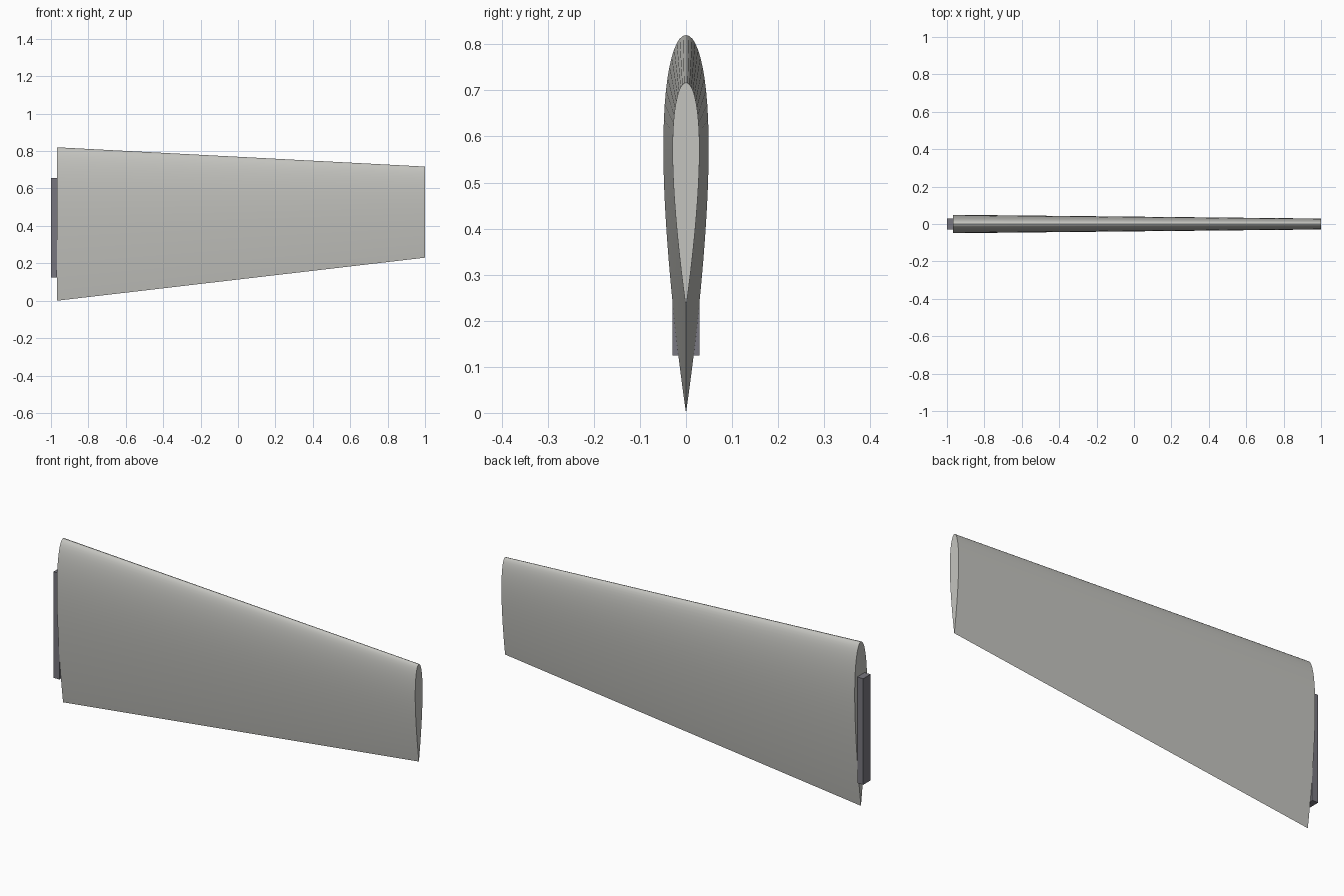
import bpy
import bmesh
import math

cube = bpy.data.objects.get("Cube")
if cube:
    bpy.data.objects.remove(cube, do_unlink=True)


def make_material(name, color):
    mat = bpy.data.materials.new(name)
    mat.use_nodes = True
    mat.diffuse_color = color
    mat.node_tree.nodes["Principled BSDF"].inputs["Base Color"].default_value = color
    return mat


def make_object(name, bm, mat):
    bmesh.ops.recalc_face_normals(bm, faces=bm.faces)
    mesh = bpy.data.meshes.new(name)
    bm.to_mesh(mesh)
    bm.free()
    obj = bpy.data.objects.new(name, mesh)
    bpy.context.collection.objects.link(obj)
    mesh.materials.append(mat)
    return obj


def half_thickness(t):
    """Symmetric airfoil half thickness at chord fraction t."""
    return 0.6 * (0.2969 * math.sqrt(t) - 0.126 * t - 0.3516 * t**2
                  + 0.2843 * t**3 - 0.1036 * t**4)


def airfoil_ring(bm, x, lead_z, trail_z, steps=32):
    """Closed section from trailing edge, over the leading edge and back."""
    chord = lead_z - trail_z
    ring = []
    for i in range(2 * steps):
        angle = math.pi * i / steps
        t = (1 + math.cos(angle)) / 2
        side = 1 if i < steps else -1
        y = 0 if i % steps == 0 else side * half_thickness(t) * chord
        ring.append(bm.verts.new((x, y, lead_z - t * chord)))
    return ring


light_grey = make_material("light grey", (0.55, 0.55, 0.52, 1))
dark_grey = make_material("dark grey", (0.19, 0.185, 0.215, 1))

# Tapered blade: root, tip and end caps
ROOT_X = -0.967
bm = bmesh.new()
root = airfoil_ring(bm, ROOT_X, 0.82, 0.0)
tip = airfoil_ring(bm, 1.0, 0.717, 0.23)
for i in range(len(root)):
    j = (i + 1) % len(root)
    bm.faces.new((root[i], root[j], tip[j], tip[i]))
bm.faces.new(root)
bm.faces.new(tip)
blade = make_object("blade", bm, light_grey)
bpy.ops.object.select_all(action="DESELECT")
blade.select_set(True)
bpy.context.view_layer.objects.active = blade
bpy.ops.object.shade_smooth_by_angle(angle=math.radians(30))

# Mounting plate against the root
bm = bmesh.new()
bmesh.ops.create_cube(bm, size=1)
bmesh.ops.scale(bm, verts=bm.verts, vec=(ROOT_X + 1, 0.058, 0.53))
bmesh.ops.translate(bm, verts=bm.verts, vec=((ROOT_X - 1) / 2, 0, 0.39))
make_object("mounting_plate", bm, dark_grey)
